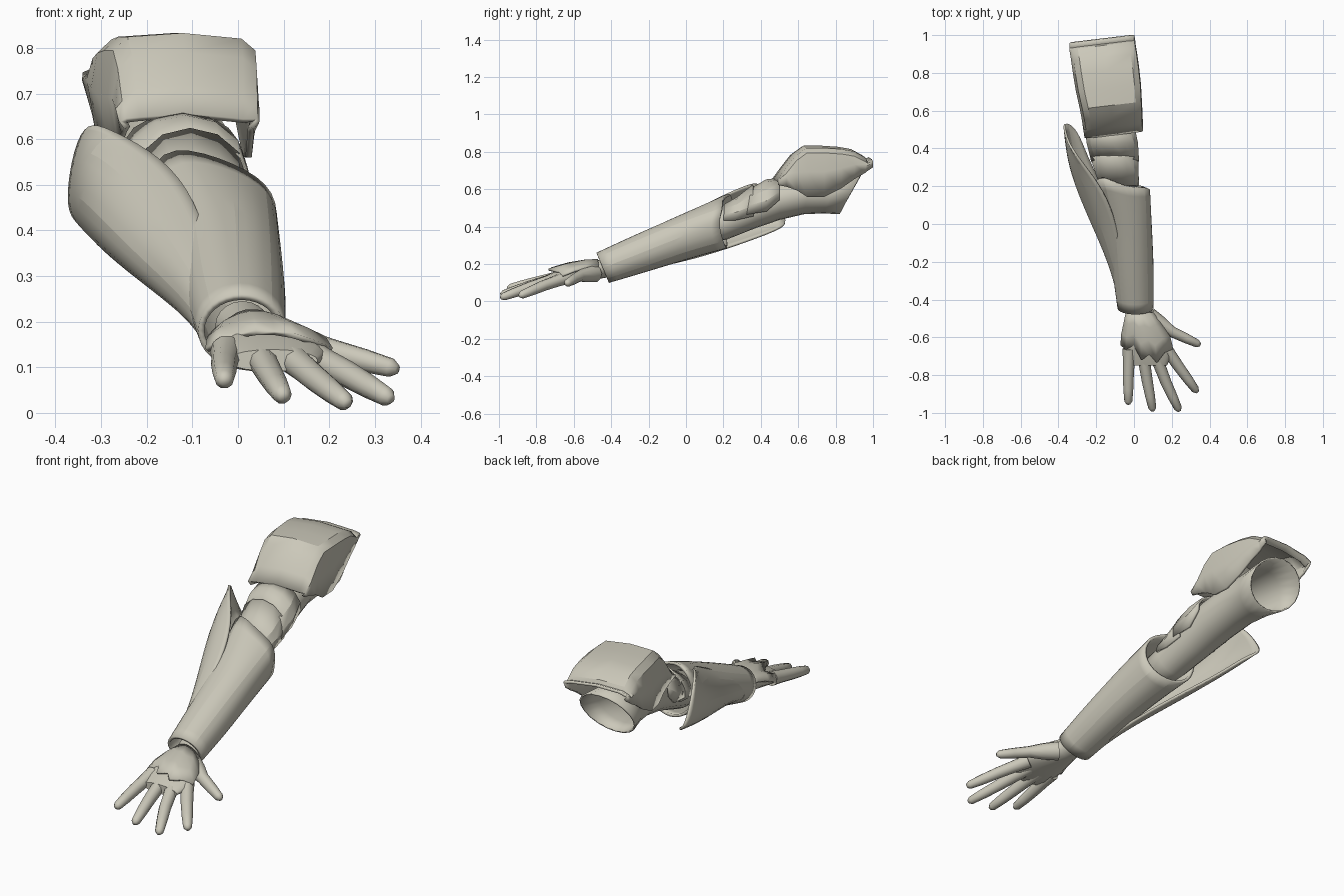
import bpy, bmesh, math
from mathutils import Vector

mat = bpy.data.materials.new("warm grey armour")
mat.diffuse_color = (0.60, 0.58, 0.49, 1)


def loft(name, rings, closed=True, caps=False, thick=0, sub=0, angle=35, bevel=0):
    """Skin a list of equal-length point rings into one object."""
    bm = bmesh.new()
    vs = [[bm.verts.new(p) for p in r] for r in rings]
    n = len(rings[0])
    for a, b in zip(vs, vs[1:]):
        for i in range(n if closed else n - 1):
            j = (i + 1) % n
            bm.faces.new((a[i], a[j], b[j], b[i]))
    if caps:
        bm.faces.new(vs[0])
        bm.faces.new(vs[-1])
    bmesh.ops.recalc_face_normals(bm, faces=bm.faces)
    me = bpy.data.meshes.new(name)
    bm.to_mesh(me)
    bm.free()
    me.materials.append(mat)
    ob = bpy.data.objects.new(name, me)
    bpy.context.collection.objects.link(ob)
    if sub:
        m = ob.modifiers.new("smooth", 'SUBSURF')
        m.levels = m.render_levels = sub
    if thick:
        m = ob.modifiers.new("wall", 'SOLIDIFY')
        m.thickness, m.offset = thick, 0
    if bevel:
        m = ob.modifiers.new("soft edge", 'BEVEL')
        m.width, m.segments = bevel, 2
    bpy.ops.object.select_all(action='DESELECT')
    ob.select_set(True)
    bpy.context.view_layer.objects.active = ob
    bpy.ops.object.shade_smooth_by_angle(angle=math.radians(angle))
    return ob


def arc(x, y, z, rx, rz, tilt=0, a0=0, a1=360, n=20):
    """Elliptic section in the xz plane, leaning along y by tilt."""
    k = n if a1 - a0 == 360 else n - 1
    out = []
    for i in range(n):
        a = math.radians(a0 + (a1 - a0) * i / k)
        out.append((x + rx * math.cos(a), y + tilt * rz * math.sin(a), z + rz * math.sin(a)))
    return out


def tube(name, path, radii, n=10):
    """Round limb along a path, with a blunt rounded tip."""
    pts = [Vector(p) for p in path]
    rings = []
    for i, (p, r) in enumerate(zip(pts, radii)):
        d = pts[min(i + 1, len(pts) - 1)] - pts[max(i - 1, 0)]
        q = d.to_track_quat('Z', 'Y')
        rings.append([p + q @ Vector((r * math.cos(t), r * math.sin(t), 0))
                      for t in (2 * math.pi * k / n for k in range(n))])
    return loft(name, rings, caps=True, angle=60)


# shoulder pad: open-bottomed shell with sloping front and stepped back lip
pad = []
for y, xl, xr, zt, zb in [(0.475, -0.255, 0.04, 0.652, 0.625), (0.52, -0.262, 0.04, 0.715, 0.615),
                          (0.575, -0.27, 0.038, 0.785, 0.595), (0.63, -0.28, 0.035, 0.826, 0.56),
                          (0.72, -0.30, 0.03, 0.826, 0.56), (0.81, -0.315, 0.02, 0.82, 0.605),
                          (0.88, -0.325, 0.01, 0.808, 0.655), (0.94, -0.335, 0.0, 0.775, 0.69),
                          (0.95, -0.335, 0.0, 0.755, 0.70), (0.98, -0.335, -0.005, 0.765, 0.72)]:
    mid = (xl + xr) / 2
    d = min(0.035, (zt - zb) * 0.4)
    prof = [(xl + 0.012, zb), (xl, (zb + zt) / 2), (xl + 0.012, zt - d), (xl + 0.04, zt - 0.008), (mid, zt),
            (xr - 0.03, zt - 0.012), (xr - 0.003, zt - d), (xr, (zb + zt) / 2), (xr - 0.012, zb)]
    pad.append([(x, y + 0.12 * (x - mid), z) for x, z in prof])
loft("shoulder_pad", pad, closed=False, thick=0.014, angle=32)

# upper arm sleeve, open at the shoulder
loft("upper_arm", [arc(-0.06, 0.05, 0.38, 0.08, 0.075, -0.3), arc(-0.08, 0.2, 0.42, 0.09, 0.085, -0.2),
                   arc(-0.105, 0.36, 0.485, 0.105, 0.09, -0.1), arc(-0.125, 0.5, 0.54, 0.115, 0.1),
                   arc(-0.145, 0.65, 0.575, 0.115, 0.105, 0.2), arc(-0.16, 0.78, 0.585, 0.125, 0.11, 0.4),
                   arc(-0.17, 0.885, 0.585, 0.15, 0.115, 0.55)], thick=0.008)

# overlapping plates above the elbow
loft("elbow_plate", [arc(-0.08, 0.2, 0.44, 0.10, 0.075, 0.1, -5, 185, 9),
                     arc(-0.09, 0.27, 0.465, 0.11, 0.09, 0.1, -20, 200, 9),
                     arc(-0.105, 0.36, 0.505, 0.122, 0.115, 0, -25, 205, 9)],
     closed=False, thick=0.012, angle=25)
loft("upper_arm_plate", [arc(-0.10, 0.33, 0.50, 0.122, 0.10, 0.2, -20, 200, 9),
                         arc(-0.115, 0.43, 0.535, 0.13, 0.112, 0, -28, 208, 9),
                         arc(-0.125, 0.50, 0.56, 0.13, 0.095, 0, -10, 190, 9)],
     closed=False, thick=0.012, angle=25)

# forearm shell: round cuff flaring to an angular elbow rim
cuff = arc(0.008, -0.445, 0.18, 0.098, 0.082, -0.42, n=8)
mid = arc(-0.005, -0.24, 0.258, 0.115, 0.103, -0.3, n=8)
upper = [(0.095, 0.36), (0.07, 0.435), (0.0, 0.475), (-0.10, 0.465),
         (-0.155, 0.36), (-0.12, 0.26), (-0.02, 0.215), (0.07, 0.265)]
rim = [(0.085, 0.42), (0.07, 0.50), (-0.04, 0.555), (-0.175, 0.59),
       (-0.21, 0.45), (-0.18, 0.33), (-0.06, 0.275), (0.055, 0.315)]
back = [0.17, 0.2, 0.19, 0.26, 0.22, 0.22, 0.22, 0.2]
loft("forearm", [cuff, mid, [(x, 0.0, z) for x, z in upper],
                 [(x, y, z) for (x, z), y in zip(rim, back)]], thick=0.014, sub=2)

# outer forearm guard, sweeping back past the elbow to a point
guard = [[(-0.03, -0.36, 0.25), (-0.065, -0.36, 0.25), (-0.092, -0.36, 0.215), (-0.085, -0.36, 0.17), (-0.05, -0.34, 0.14)],
         [(-0.06, -0.2, 0.35), (-0.12, -0.2, 0.33), (-0.137, -0.2, 0.27), (-0.12, -0.2, 0.21), (-0.05, -0.2, 0.18)],
         [(-0.09, 0.0, 0.46), (-0.18, 0.0, 0.43), (-0.235, 0.0, 0.35), (-0.20, 0.0, 0.27), (-0.09, 0.0, 0.22)],
         [(-0.16, 0.18, 0.555), (-0.25, 0.18, 0.53), (-0.315, 0.18, 0.43), (-0.28, 0.18, 0.33), (-0.17, 0.2, 0.28)],
         [(-0.28, 0.33, 0.62), (-0.33, 0.34, 0.59), (-0.36, 0.34, 0.48), (-0.33, 0.36, 0.38), (-0.25, 0.36, 0.335)],
         [(-0.325, 0.39, 0.64), (-0.355, 0.45, 0.58), (-0.372, 0.52, 0.47), (-0.36, 0.54, 0.42), (-0.30, 0.50, 0.39)]]
loft("forearm_guard", guard, closed=False, thick=0.012, sub=2)

# palm and wrist
loft("palm", [arc(0.01, -0.38, 0.19, 0.06, 0.055), arc(0.03, -0.47, 0.17, 0.065, 0.05),
              arc(0.045, -0.53, 0.16, 0.09, 0.05), arc(0.062, -0.62, 0.145, 0.122, 0.043),
              arc(0.072, -0.70, 0.125, 0.122, 0.036), arc(0.075, -0.75, 0.115, 0.10, 0.024)],
     caps=True, angle=60)

# fingers and thumb: base, knuckle, tip
digits = {"little_finger": [(-0.025, -0.66, 0.135), (-0.03, -0.80, 0.105), (-0.03, -0.955, 0.07)],
          "ring_finger": [(0.045, -0.67, 0.13), (0.07, -0.83, 0.085), (0.10, -0.99, 0.035)],
          "middle_finger": [(0.105, -0.67, 0.13), (0.17, -0.84, 0.075), (0.24, -0.99, 0.02)],
          "index_finger": [(0.15, -0.63, 0.13), (0.24, -0.76, 0.085), (0.335, -0.89, 0.03)],
          "thumb": [(0.08, -0.49, 0.15), (0.20, -0.57, 0.135), (0.35, -0.64, 0.095)]}
for name, (a, b, c) in digits.items():
    a, b, c = Vector(a), Vector(b), Vector(c)
    s = 1.35 if name == "thumb" else 1
    tube(name, [a, a.lerp(b, 0.5), b, b.lerp(c, 0.5), b.lerp(c, 0.9), c],
         [0.036 * s, 0.031 * s, 0.029, 0.026, 0.021, 0.010])

# back-of-hand plate with a zigzag front edge
xs = [-0.068, -0.04, 0.0, 0.04, 0.08, 0.12, 0.16, 0.205]
edge = [-0.64, -0.665, -0.64, -0.72, -0.69, -0.735, -0.68, -0.66]
plate = []
for t in (0, 0.3, 0.65, 1):
    row = []
    for i, (x, e) in enumerate(zip(xs, edge)):
        u = i / 3.5 - 1
        px = 0.03 + 0.07 * u
        row.append((px + (x - px) * min(1, t * 1.3), -0.47 + (e + 0.47) * t,
                    0.222 - 0.045 * t * t - 0.04 * u * u))
    plate.append(row)
loft("hand_plate", plate, closed=False, thick=0.012, angle=30)
